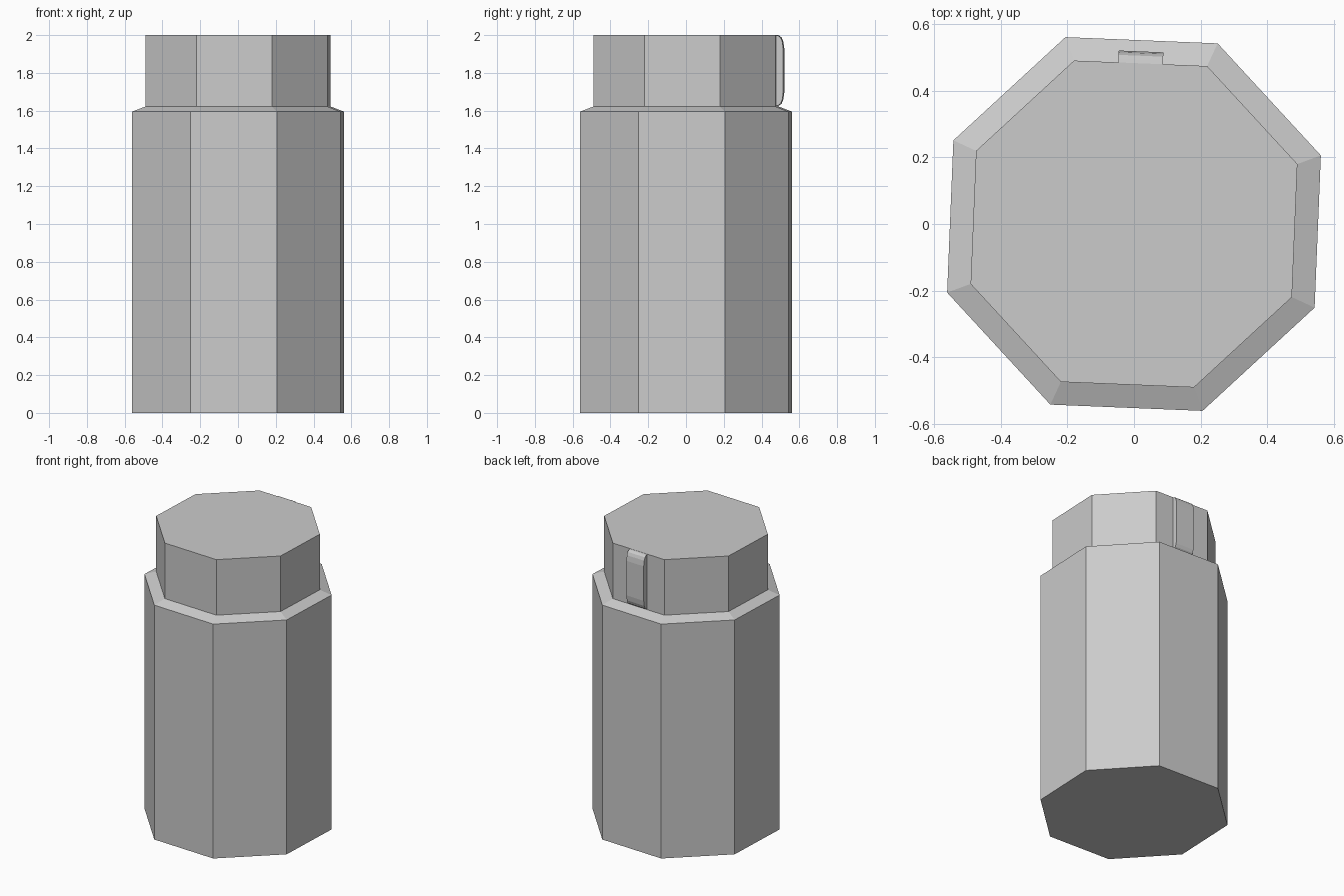
import bpy, bmesh, math

if "Cube" in bpy.data.objects:
    bpy.data.objects.remove(bpy.data.objects["Cube"])

SIDES = 8
START = math.radians(20.15)


def make_object(name, bm):
    bmesh.ops.recalc_face_normals(bm, faces=bm.faces)
    mesh = bpy.data.meshes.new(name)
    bm.to_mesh(mesh)
    bm.free()
    obj = bpy.data.objects.new(name, mesh)
    bpy.context.collection.objects.link(obj)
    return obj


def octagon_stack(name, profile):
    """Closed solid made of stacked octagons given as (radius, z)."""
    bm = bmesh.new()
    rings = []
    for r, z in profile:
        angles = [START + i * math.tau / SIDES for i in range(SIDES)]
        rings.append([bm.verts.new((r * math.cos(a), r * math.sin(a), z)) for a in angles])
    for low, high in zip(rings, rings[1:]):
        for i in range(SIDES):
            j = (i + 1) % SIDES
            bm.faces.new((low[i], low[j], high[j], high[i]))
    bm.faces.new(rings[0][::-1])
    bm.faces.new(rings[-1])
    return make_object(name, bm)


# Body, sloped shoulder and cap in one stepped octagonal solid
octagon_stack("canister", [(0.597, 0), (0.597, 1.595), (0.522, 1.622), (0.522, 2.0)])

# Clip: rounded strip in the middle of the rear cap face
mid_z, half_w = 1.8125, 0.067
upper = [(0.478, 2.0), (0.494, 1.996), (0.505, 1.986), (0.513, 1.966), (0.518, 1.93)]
profile = upper + [(y, 2 * mid_z - z) for y, z in reversed(upper)]
bm = bmesh.new()
left, right = [[bm.verts.new((x, y, z)) for y, z in profile] for x in (-half_w, half_w)]
n = len(profile)
for i in range(n):
    j = (i + 1) % n
    bm.faces.new((left[i], left[j], right[j], right[i]))
bm.faces.new(left)
bm.faces.new(right[::-1])
clip = make_object("cap_clip", bm)
# Turn the clip flush with the slightly rotated rear face
clip.rotation_euler.z = START + math.radians(67.5) - math.pi / 2
